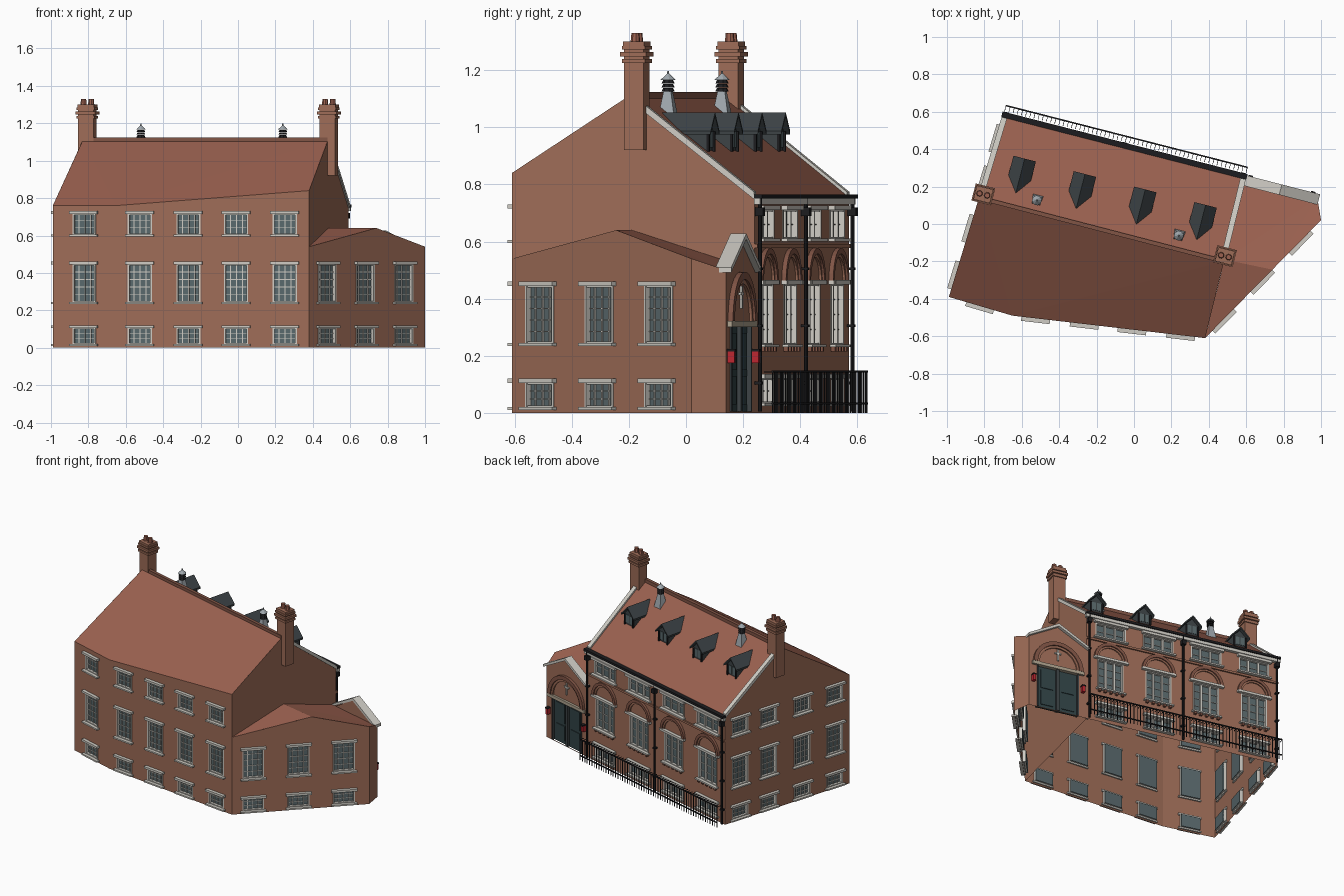
import bpy, bmesh, math
from mathutils import Matrix, Vector

if "Cube" in bpy.data.objects:
    bpy.data.objects.remove(bpy.data.objects["Cube"])

COL = {"brick": (.34, .15, .095), "dark_brick": (.22, .09, .06), "roof": (.33, .12, .08),
       "stone": (.62, .60, .55), "glass": (.10, .14, .15), "slate": (.045, .055, .06),
       "black": (.012, .012, .014), "door": (.03, .055, .06), "red": (.5, .02, .03),
       "zinc": (.35, .39, .42), "sand": (.42, .36, .27)}
parts = {}


def bm_of(part, mat):
    return parts.setdefault(part, (bmesh.new(), mat))[0]


def prism(part, mat, M, pts, y0, y1):
    """Extrude a (u, z) outline between two depths of a wall frame."""
    bm = bm_of(part, mat)
    a = [bm.verts.new(M @ Vector((u, y0, z))) for u, z in pts]
    b = [bm.verts.new(M @ Vector((u, y1, z))) for u, z in pts]
    fs = [bm.faces.new(a), bm.faces.new(b[::-1])]
    for i in range(len(a)):
        j = (i + 1) % len(a)
        fs.append(bm.faces.new((a[i], b[i], b[j], a[j])))
    bmesh.ops.recalc_face_normals(bm, faces=fs)


def box(part, mat, M, u0, u1, y0, y1, z0, z1):
    prism(part, mat, M, [(u0, z0), (u1, z0), (u1, z1), (u0, z1)], y0, y1)


def arch(part, mat, M, uc, zs, r0, r1, y0, y1, n=14):
    arc = [math.pi * i / n for i in range(n + 1)]
    pts = [(uc + r1 * math.cos(t), zs + r1 * math.sin(t)) for t in arc]
    pts += [(uc + r0 * math.cos(t), zs + r0 * math.sin(t)) for t in reversed(arc)]
    prism(part, mat, M, pts, y0, y1)


def cone(part, mat, M, p, r0, r1, z0, z1, n):
    T = M @ Matrix.Translation((p[0], p[1], (z0 + z1) / 2)) @ Matrix.Rotation(math.pi / n, 4, 'Z')
    bmesh.ops.create_cone(bm_of(part, mat), cap_ends=True, segments=n,
                          radius1=r0, radius2=r1, depth=z1 - z0, matrix=T)


def frame(p0, p1):
    """Wall frame: x along the wall, y outward, z up."""
    d = Vector((p1[0] - p0[0], p1[1] - p0[1], 0))
    x = d.normalized()
    M = Matrix(((x.x, -x.y, 0, p0[0]), (x.y, x.x, 0, p0[1]), (0, 0, 1, 0), (0, 0, 0, 1)))
    return M, d.length


def wall(part, M, outline, holes=()):
    bm = bmesh.new()
    loops = [outline] + [[(u - w / 2, a), (u + w / 2, a), (u + w / 2, b), (u - w / 2, b)]
                         for u, a, b, w in holes]
    edges = []
    for lp in loops:
        vs = [bm.verts.new((u, 0, z)) for u, z in lp]
        edges += [bm.edges.new((vs[i], vs[i - 1])) for i in range(len(vs))]
    bmesh.ops.triangle_fill(bm, use_beauty=True, edges=edges, normal=(0, 1, 0))
    bm.normal_update()
    bmesh.ops.reverse_faces(bm, faces=[f for f in bm.faces if f.normal.y < 0])
    bm.transform(M)
    parts[part] = (bm, "brick")


def window(M, u, z0, z1, w, nx, nz, lintel=.012):
    h, f, m = w / 2, .009, .0025
    box("window_glass", "glass", M, u - h, u + h, -.022, -.018, z0, z1)
    for s in (-1, 1):
        box("window_frames", "stone", M, *sorted((u + s * h, u + s * (h - f))), -.02, .003, z0, z1)
    for z in (z0, z1 - f * .6):
        box("window_frames", "stone", M, u - h + f, u + h - f, -.02, 0, z, z + f * .6)
    for i in range(1, nx):
        x = u - h + w * i / nx
        box("glazing_bars", "stone", M, x - m, x + m, -.018, -.011, z0, z1)
    for i in range(1, nz):
        z = z0 + (z1 - z0) * i / nz
        box("glazing_bars", "stone", M, u - h, u + h, -.018, -.013, z - m * .7, z + m * .7)
    box("lintels", "stone", M, u - h - .012, u + h + .012, -.01, .022, z1, z1 + lintel)
    box("sills", "stone", M, u - h - .012, u + h + .012, -.01, .022, z0 - .01, z0)


# Footprint, clockwise from above, and roof heights
A, B, C, D = (-.70, .57), (.59, .24), (.98, .14), (1.0, .02)
E, F, G = (.38, -.61), (-.65, -.49), (-.99, -.39)
RL, RR, AP, RW = (-.829, .14), (.481, -.20), (.74, -.244), (.484, -.19)
EV, RZ, EZ, AZ, PZ = .76, 1.11, .84, .64, .50
LOW, MID, TOP = (.02, .105), (.245, .445), (.605, .715)


def along(p, q, r):
    return (Vector(r) - Vector(p)).length


def plain_wall(name, p, q, top, cols, rows, w=.13):
    M, L = frame(p, q)
    holes = [(u, a, b, w) for u in cols for a, b in rows]
    wall(name, M, [(0, 0), (L, 0)] + top(L), holes)
    for u, a, b, w in holes:
        window(M, u, a, b, w, 4, 5 if b - a > .15 else 3, .015)
    return M, L


lenGA = along(G, G, A)
plain_wall("front_wall", E, F, lambda L: [(L, EV), (0, EZ)],
           [(.38 - x) * 1.007 for x in (-.525, -.265, -.01, .25)], (LOW, MID, TOP))
plain_wall("front_left_wall", F, G, lambda L: [(L, EV), (0, EV)], [.18], (LOW, MID, TOP))
uL, uR = along(G, G, RL), along(B, B, RR)
ML, LL = plain_wall("left_gable_wall", G, A, lambda L: [(L, EV), (uL, RZ), (0, EV)],
                    [lenGA * t for t in (.12, .38, .65, .88)], (LOW, MID, TOP))
MR, LR = plain_wall("right_gable_wall", B, E, lambda L: [(L, EZ), (uR, RZ), (0, EV)], [], ())
plain_wall("annex_side_wall", C, D, lambda L: [(L, .54), (0, PZ)], [], ())
plain_wall("annex_front_wall", D, E, lambda L: [(L, .54), (along(D, D, AP), AZ), (0, .54)],
           [.162, .455, .747], (LOW, MID), .14)

# Decorated back facade with four bays
MB, LB = frame(A, B)
bays = [LB * (i + .5) / 4 for i in range(4)]
holes = [(u, a, b, w) for u in bays for a, b, w in
         ((.035, .12, .19), (.24, .45, .18), (.61, .71, .21))]
wall("back_wall", MB, [(0, 0), (LB, 0), (LB, EV), (0, EV)], holes)
for u, a, b, w in holes:
    window(MB, u, a, b, w, 3, 4 if b - a > .15 else 2, .016)
    for s in (-1, 1):
        box("window_mullions", "stone", MB, u + s * w / 6 - .006, u + s * w / 6 + .006, -.018, -.004, a, b)
for u in bays:
    arch("window_arches", "dark_brick", MB, u, .462, .095, .115, 0, .016)
    arch("arch_inner_rings", "brick", MB, u, .462, .083, .095, 0, .008)
    for s in (-1, 1):
        box("arch_imposts", "stone", MB, u + s * .103 - .015, u + s * .103 + .015, 0, .02, .45, .464)
    for i in range(5):
        x = u - .08 + i * .04
        box("sill_corbels", "dark_brick", MB, x - .008, x + .008, 0, .016, .215, .23)
box("string_course", "brick", MB, 0, LB, 0, .01, .578, .592)
box("cornice", "stone", MB, -.01, LB + .01, 0, .022, .73, .75)
box("gutter", "black", MB, -.01, LB + .01, 0, .03, .75, .765)
for u in (.012, LB / 2, LB - .012):
    cone("downpipes", "black", MB, (u, .016), .007, .007, .005, .75, 8)
    box("pipe_hoppers", "black", MB, u - .014, u + .014, .002, .032, .69, .72)
    for z in (.1, .3, .5):
        box("pipe_brackets", "black", MB, u - .011, u + .011, 0, .025, z, z + .01)

# Porch facade with pediment, arch and paired doors
MP, LP = frame(B, C)
c = LP / 2
wall("porch_wall", MP, [(0, 0), (LP, 0), (LP, PZ), (c, .615), (0, PZ)], [(c, .005, .30, .29)])
prism("pediment_block", "brick", MP, [(0, .49), (LP, .49), (c, .612)], -.03, -.001)
for s in (-1, 1):
    e = c + s * (c + .01)
    prism("pediment_coping", "stone", MP, [(e, .492), (e, .51), (c, .628), (c, .608)], -.035, .022)
    box("doors", "door", MP, *sorted((c + s * .01, c + s * .135)), -.02, -.01, .005, .30)
    for z0, z1 in ((.03, .13), (.15, .28)):
        box("door_panels", "door", MP, *sorted((c + s * .03, c + s * .115)), -.012, -.005, z0, z1)
    box("door_jambs", "slate", MP, *sorted((c + s * .135, c + s * .145)), -.025, .006, .005, .30)
    box("red_lamps", "red", MP, c + s * .172 - .01, c + s * .172 + .01, 0, .025, .175, .215)
    box("lamp_caps", "black", MP, c + s * .172 - .012, c + s * .172 + .012, 0, .028, .215, .223)
box("door_post", "slate", MP, c - .01, c + .01, -.025, .006, .005, .30)
box("door_lintel", "sand", MP, c - .18, c + .18, -.02, .016, .30, .322)
arch("porch_arch", "dark_brick", MP, c, .322, .145, .172, 0, .018, 18)
arch("porch_inner_arch", "brick", MP, c, .322, .130, .145, 0, .01, 18)
box("cross_upright", "stone", MP, c - .005, c + .005, 0, .008, .365, .445)
box("cross_arm", "stone", MP, c - .022, c + .022, 0, .008, .412, .422)

# Roof sheets
P = lambda p, z: Vector((p[0], p[1], z))


def sheet(part, *tris):
    bm = bm_of(part, "roof")
    for t in tris:
        f = bm.faces.new([bm.verts.new(p) for p in t])
        f.normal_update()
        if f.normal.z < 0:
            f.normal_flip()


l, r, f, e, t, w = P(RL, RZ), P(RR, RZ), P(F, EV), P(E, EZ), P(AP, AZ), P(RW, AZ)
sheet("main_roof", (P(A, EV), P(B, EV), r, l), (P(G, EV), f, l), (f, r, l), (f, e, r))
sheet("annex_roof", (P(B, PZ), P(C, PZ), w), (P(C, PZ), t, w), (P(C, PZ), P(D, .54), t), (t, P(E, .54), w))
MX, LX = frame(RL, RR)
box("ridge_tiles", "dark_brick", MX, 0, LX, -.011, .011, 1.10, 1.124)
for M, u, v in ((ML, LL, uL), (MR, 0, uR)):
    prism("verge_copings", "stone", M, [(u, EV - .012), (u, EV + .014), (v, RZ + .014), (v, RZ - .012)], -.022, .008)

# Dormers on the back slope
for u in bays:
    prism("dormer_bodies", "slate", MB, [(u - .045, .91), (u + .045, .91), (u + .045, .99),
                                         (u, 1.035), (u - .045, .99)], -.29, -.205)
    for s in (-1, 1):
        prism("dormer_roofs", "slate", MB, [(u, 1.052), (u + s * .062, .987), (u + s * .062, .975), (u, 1.04)],
              -.375, -.185)
        box("dormer_glass", "glass", MB, *sorted((u + s * .004, u + s * .034)), -.206, -.202, .93, .985)
        box("dormer_posts", "black", MB, u + s * .04 - .005, u + s * .04 + .005, -.206, -.195, .915, .985)

# Roof ventilators
for p in ((.285, -.385), (1.067, -.38)):
    cone("vent_bases", "zinc", MB, p, .045, .019, 1.02, 1.125, 4)
    for i in range(3):
        cone("vent_louvres", "black", MB, p, .024, .018, 1.125 + i * .014, 1.137 + i * .014, 8)
    cone("vent_caps", "zinc", MB, p, .027, .004, 1.166, 1.188, 8)
    cone("vent_finials", "zinc", MB, p, .004, .003, 1.188, 1.198, 6)

# Chimneys with corbelled bands and two pots each
for u in (0, 1.333):
    v = -.425
    for g, z0, z1 in ((0, .92, 1.30), (.007, 1.225, 1.24), (.012, 1.248, 1.264), (.007, 1.272, 1.285), (.003, 1.285, 1.30)):
        box("chimneys", "brick", MB, u - .042 - g, u + .042 + g, v - .035 - g, v + .035 + g, z0, z1)
    for s in (-1, 1):
        cone("chimney_pots", "roof", MB, (u + s * .021, v), .017, .014, 1.30, 1.33, 8)

# Iron railing in front of the back facade
n = 58
for i in range(n + 1):
    u = LB * i / n
    box("railing_bars", "black", MB, u - .002, u + .002, .063, .067, 0, .145)
    box("railing_top_bars", "black", MB, u - .0015, u + .0015, .035, .065, .141, .145)
for z in (.03, .142):
    box("railing_rails", "black", MB, 0, LB, .061, .069, z, z + .006)

# Turn the collected parts into objects
mats = {}
for k, rgb in COL.items():
    mats[k] = bpy.data.materials.new(k)
    mats[k].diffuse_color = (*rgb, 1)
for name, (bm, mat) in parts.items():
    me = bpy.data.meshes.new(name)
    bm.to_mesh(me)
    bm.free()
    me.materials.append(mats[mat])
    bpy.context.scene.collection.objects.link(bpy.data.objects.new(name, me))

for m in bpy.data.materials:
    if m.users and not m.is_grease_pencil:
        m.use_nodes = True
        m.node_tree.nodes["Principled BSDF"].inputs["Base Color"].default_value = m.diffuse_color
